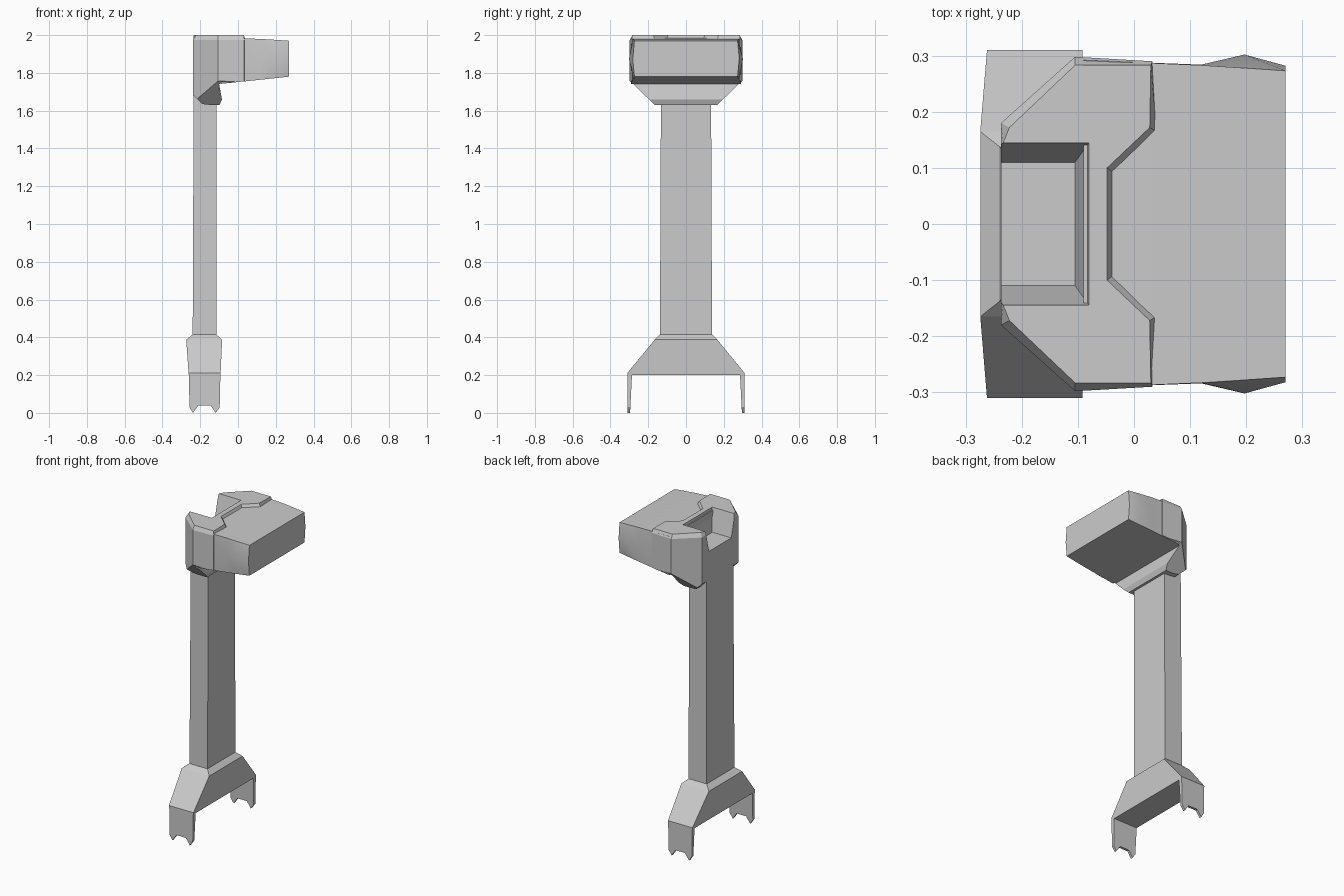
import bpy, bmesh

if "Cube" in bpy.data.objects:
    bpy.data.objects.remove(bpy.data.objects["Cube"], do_unlink=True)

grey = bpy.data.materials.new("plain_grey")
grey.use_nodes = True
grey.diffuse_color = (0.6, 0.6, 0.6, 1)
grey.node_tree.nodes["Principled BSDF"].inputs["Base Color"].default_value = (0.6, 0.6, 0.6, 1)


def loft(name, rings):
    """Join rings with equal point counts into a closed solid."""
    bm = bmesh.new()
    loops = [[bm.verts.new(p) for p in ring] for ring in rings]
    for a, b in zip(loops, loops[1:]):
        for i in range(len(a)):
            j = (i + 1) % len(a)
            bm.faces.new((a[i], a[j], b[j], b[i]))
    bm.faces.new(loops[0])
    bm.faces.new(loops[-1])
    bmesh.ops.recalc_face_normals(bm, faces=bm.faces)
    mesh = bpy.data.meshes.new(name)
    bm.to_mesh(mesh)
    bm.free()
    obj = bpy.data.objects.new(name, mesh)
    bpy.context.collection.objects.link(obj)
    mesh.materials.append(grey)
    return obj


def rect(x0, x1, y, z):
    return [(x0, -y, z), (x1, -y, z), (x1, y, z), (x0, y, z)]


def mirrored(half):
    return half + [(u, -v) for u, v in reversed(half)]


def combine(target, tool, operation):
    mod = target.modifiers.new("cut", "BOOLEAN")
    mod.operation, mod.object, mod.solver = operation, tool, "EXACT"
    bpy.ops.object.select_all(action="DESELECT")
    bpy.context.view_layer.objects.active = target
    target.select_set(True)
    bpy.ops.object.modifier_apply(modifier=mod.name)
    bpy.data.objects.remove(tool, do_unlink=True)


# Tall post
loft("column", [rect(-0.24, -0.115, 0.138, 0.4), rect(-0.234, -0.113, 0.132, 1.86)])

# Flared foot and its two notched legs
loft("base_flare", [rect(-0.26, -0.093, 0.31, 0.2), rect(-0.262, -0.092, 0.31, 0.212),
                    rect(-0.274, -0.084, 0.165, 0.388), rect(-0.24, -0.115, 0.138, 0.415)])
leg = [(-0.26, 0.21), (-0.257, 0.03), (-0.238, 0), (-0.21, 0.04),
       (-0.145, 0.04), (-0.118, 0), (-0.097, 0.03), (-0.093, 0.21)]
for side, name in ((1, "back_leg"), (-1, "front_leg")):
    loft(name, [[(x, side * 0.31, z) for x, z in leg],
                [(x, side * (0.296 - 0.05 * z), z) for x, z in leg]])

# Collar: plan outline with a bevelled top, trimmed by side and end profiles
low = mirrored([(-0.035, 0.09), (0.04, 0.165), (0.033, 0.29),
                (-0.105, 0.298), (-0.237, 0.18), (-0.237, 0.14)])
top = mirrored([(-0.048, 0.1), (0.028, 0.172), (0.03, 0.283),
                (-0.105, 0.283), (-0.222, 0.172), (-0.235, 0.14)])
collar = loft("collar", [[(x, y, 1.6) for x, y in low], [(x, y, 1.975) for x, y in low],
                         [(x, y, 2.0) for x, y in top]])
end = [(-0.165, 1.63), (0.165, 1.63), (0.4, 1.856), (0.4, 2.1), (-0.4, 2.1), (-0.4, 1.856)]
combine(collar, loft("end_trim", [[(x, y, z) for y, z in end] for x in (-0.5, 0.5)]), "INTERSECT")
side = [(-0.3, 2.1), (-0.3, 1.72), (-0.235, 1.68), (-0.19, 1.635), (-0.1, 1.625),
        (-0.085, 1.66), (-0.1, 1.742), (0.1, 1.764), (0.1, 2.1)]
combine(collar, loft("side_trim", [[(x, y, z) for x, z in side] for y in (-0.5, 0.5)]), "INTERSECT")

# Open recess above the post
combine(collar, loft("recess", [rect(-0.4, -0.105, 0.11, 1.862), rect(-0.4, -0.08, 0.145, 2.001)]),
        "DIFFERENCE")

# Head block with a soft bulge on each side near the free end
sections = [(-0.09, 0.292, 0.292, 1.742, 1.985), (0.12, 0.283, 0.284, 1.764, 1.98),
            (0.197, 0.278, 0.302, 1.772, 1.975), (0.27, 0.273, 0.282, 1.78, 1.97)]
head = loft("head", [[(x, -w, b), (x, w, b), (x, m, (b + t) / 2), (x, w, t), (x, -w, t),
                      (x, -m, (b + t) / 2)] for x, w, m, b, t in sections])
bpy.ops.object.select_all(action="DESELECT")
bpy.context.view_layer.objects.active = head
head.select_set(True)
bpy.ops.object.shade_smooth_by_angle(angle=0.6)
